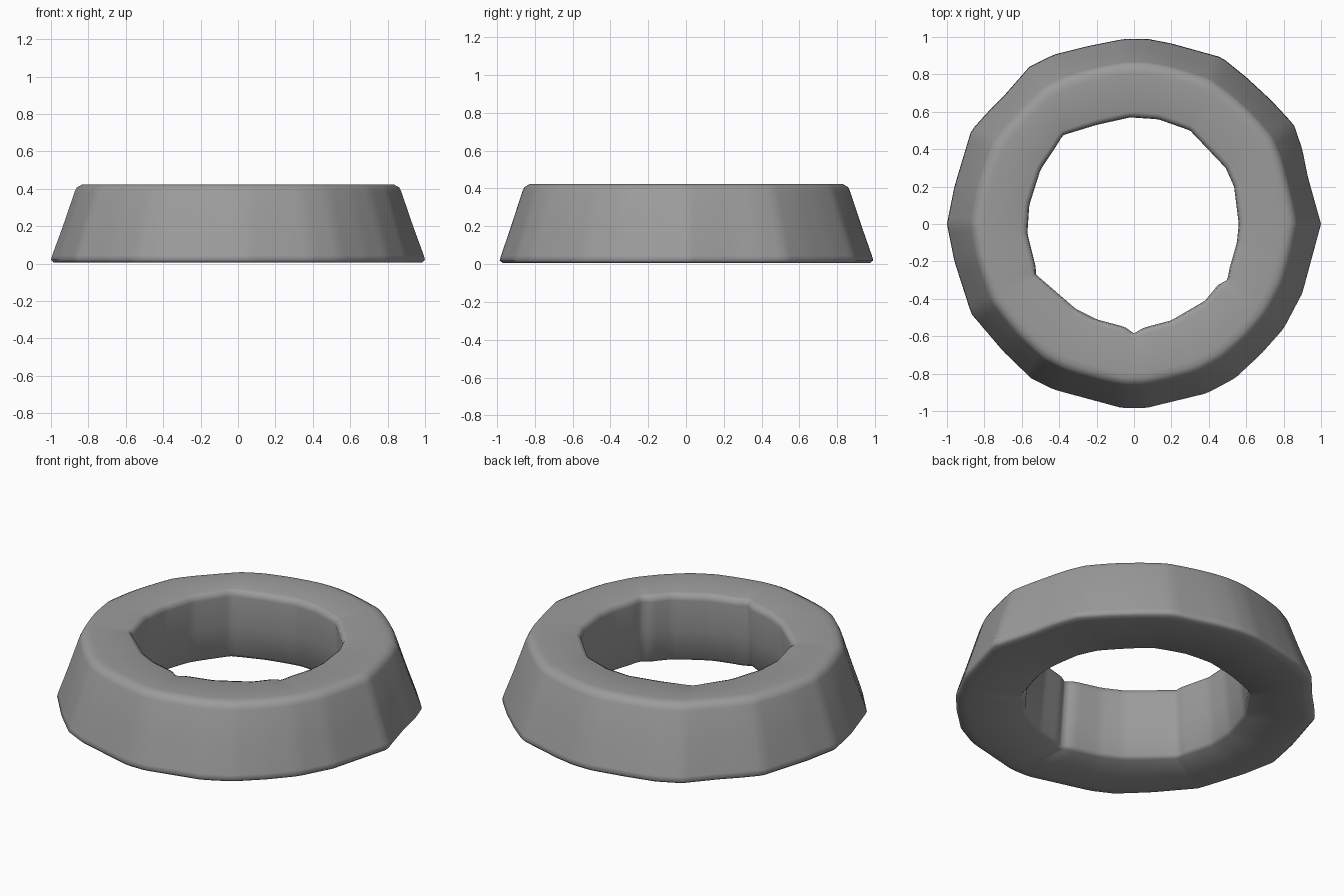
import bpy, bmesh, math

if "Cube" in bpy.data.objects:
    bpy.data.objects.remove(bpy.data.objects["Cube"])

# Irregular plan outlines, counter-clockwise from +x
OUTER = [(1, 0), (.93, .25), (.9, .4), (.855, .53), (.735, .66), (.6, .785), (.47, .89),
         (.2, .965), (.07, .99), (-.05, .99), (-.25, .95), (-.43, .905), (-.56, .84),
         (-.7, .68), (-.78, .6), (-.87, .5), (-.96, .2), (-1, 0), (-.96, -.2),
         (-.87, -.48), (-.7, -.68), (-.55, -.825), (-.43, -.885), (-.06, -.985),
         (.06, -.985), (.39, -.905), (.54, -.825), (.68, -.695), (.8, -.56), (.9, -.37)]
INNER = [(.56, 0), (.535, .2), (.49, .3), (.3, .5), (.13, .56), (-.02, .57),
         (-.2, .53), (-.38, .475), (-.42, .41), (-.5, .29), (-.56, .1), (-.57, -.05),
         (-.525, -.23), (-.525, -.27), (-.42, -.36), (-.31, -.455), (-.2, -.51),
         (-.05, -.55), (0, -.585), (.05, -.555), (.2, -.515), (.38, -.41),
         (.45, -.325), (.5, -.3), (.51, -.24), (.55, -.1)]


def radius(outline, a):
    """Distance from the centre to the outline along angle a."""
    dx, dy = math.cos(a), math.sin(a)
    for (x1, y1), (x2, y2) in zip(outline, outline[1:] + outline[:1]):
        c1, c2 = dx * y1 - dy * x1, dx * y2 - dy * x2
        if c1 <= 1e-9 and c2 > 1e-9 and dx * (x1 + x2) + dy * (y1 + y2) > 0:
            return (x1 * y2 - x2 * y1) / (dx * (y2 - y1) - dy * (x2 - x1))
    return math.hypot(*outline[0])


# Ring section: outline, mean radius, scale, share of irregularity kept, height
SECTION = [(OUTER, .98, .94, 1, .005), (OUTER, .98, .985, 1, .006),
           (OUTER, .98, 1.0, 1, .02), (OUTER, .98, .993, 1, .045),
           (OUTER, .98, .94, .8, .2), (OUTER, .98, .88, .6, .385),
           (OUTER, .98, .868, .6, .408), (OUTER, .98, .84, .6, .423),
           (OUTER, .98, .81, .6, .424),
           (INNER, .57, 1.05, .8, .424), (INNER, .57, 1.01, 1, .415),
           (INNER, .57, 1.0, 1, .385), (INNER, .57, 1.03, .9, .2),
           (INNER, .57, 1.06, .8, .025), (INNER, .57, 1.09, .7, .005)]
N = 160

bm = bmesh.new()
loops = []
for outline, mean, scale, keep, z in SECTION:
    loop = []
    for i in range(N):
        a = 2 * math.pi * i / N
        r = (mean + keep * (radius(outline, a) - mean)) * scale
        loop.append(bm.verts.new((r * math.cos(a), r * math.sin(a), z)))
    loops.append(loop)
for la, lb in zip(loops, loops[1:] + loops[:1]):
    for i in range(N):
        j = (i + 1) % N
        bm.faces.new((la[i], la[j], lb[j], lb[i]))
bmesh.ops.recalc_face_normals(bm, faces=bm.faces)

mesh = bpy.data.meshes.new("tapered_ring")
bm.to_mesh(mesh)
bm.free()
ring = bpy.data.objects.new("tapered_ring", mesh)
bpy.context.collection.objects.link(ring)
mesh.shade_smooth()

# Dark grey surface
grey = bpy.data.materials.new("dark_grey")
grey.diffuse_color = (.33, .33, .33, 1)
grey.use_nodes = True
grey.node_tree.nodes["Principled BSDF"].inputs["Base Color"].default_value = grey.diffuse_color
mesh.materials.append(grey)
